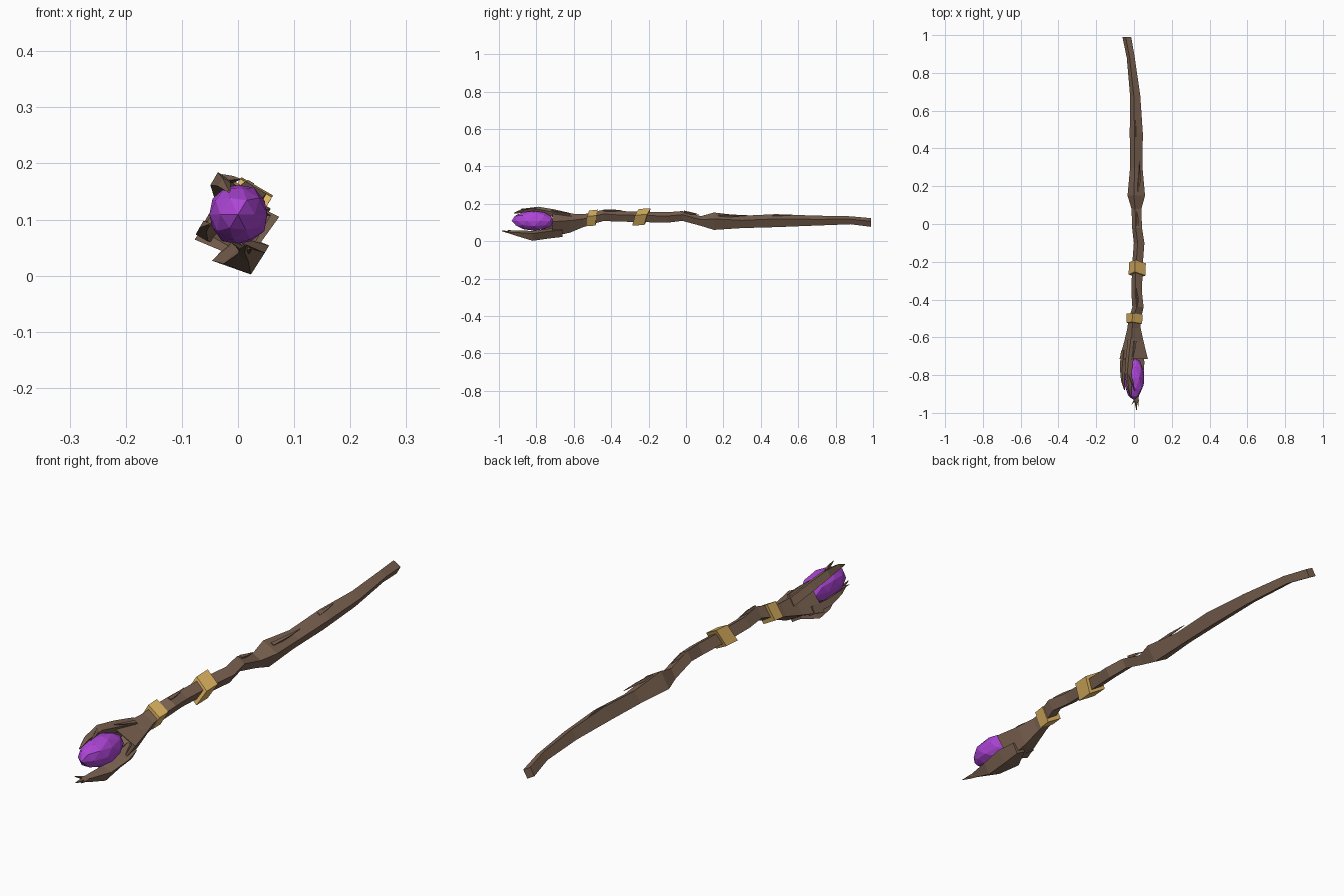
import bpy, bmesh, math, random
from mathutils import Vector

random.seed(4)
ANGLES = [math.radians(a) for a in (105, 195, 285, 375)]  # top, left, bottom, right corners


def material(name, rgb):
    m = bpy.data.materials.new(name)
    m.diffuse_color = (*rgb, 1)
    return m


WOOD = material("wood", (0.20, 0.125, 0.083))
GOLD = material("gold", (0.72, 0.45, 0.12))
PURPLE = material("purple", (0.42, 0.06, 0.68))


def finish(name, bm, mat):
    bmesh.ops.recalc_face_normals(bm, faces=bm.faces)
    me = bpy.data.meshes.new(name)
    bm.to_mesh(me)
    bm.free()
    me.materials.append(mat)
    ob = bpy.data.objects.new(name, me)
    bpy.context.collection.objects.link(ob)
    return ob


def loft(name, stations, mat=WOOD, shear=(0, 0)):
    """Four-sided loft along y; a station is (x, y, z, corner radius or 4 radii)."""
    bm = bmesh.new()
    rings = []
    for x, y, z, r in stations:
        radii = r if isinstance(r, tuple) else (r,) * 4
        ring = []
        for a, q in zip(ANGLES, radii):
            dx, dz = q * math.cos(a), q * math.sin(a)
            ring.append(bm.verts.new((x + dx, y + shear[0] * dx + shear[1] * dz, z + dz)))
        rings.append(ring)
    for a, b in zip(rings, rings[1:]):
        for i in range(4):
            j = (i + 1) % 4
            bm.faces.new((a[i], a[j], b[j], b[i]))
    bm.faces.new(rings[0])
    bm.faces.new(rings[-1])
    return finish(name, bm, mat)


# Crooked wooden shaft
loft("shaft", [
    (-0.038, 0.99, 0.100, 0.024), (-0.017, 0.88, 0.112, 0.022),
    (0.006, 0.68, 0.110, 0.028), (0.012, 0.48, 0.110, 0.036),
    (0.012, 0.30, 0.103, 0.034), (0.012, 0.15, 0.107, 0.048),
    (0.013, 0.08, 0.108, 0.027), (0.016, -0.02, 0.135, 0.027),
    (0.027, -0.10, 0.127, 0.029), (0.018, -0.22, 0.130, 0.029),
    (0.014, -0.36, 0.133, 0.029), (0.021, -0.44, 0.138, 0.031),
    (0.003, -0.51, 0.122, 0.033)])

# Flared hollow cup holding the gem
loft("cup", [
    (0.003, -0.49, 0.122, 0.032), (0.0, -0.55, 0.110, 0.036),
    (0.0, -0.62, 0.097, (0.050, 0.053, 0.053, 0.052)),
    (0.0, -0.715, 0.085, (0.068, 0.080, 0.062, 0.076)),
    (0.0, -0.715, 0.092, 0.060), (0.0, -0.65, 0.10, 0.025)])

# Claws around the gem
loft("lower_claw", [
    (0.012, -0.66, 0.052, 0.030), (0.012, -0.73, 0.042, (0.026, 0.060, 0.028, 0.045)),
    (0.015, -0.82, 0.032, (0.024, 0.042, 0.031, 0.034)), (0.014, -0.90, 0.042, 0.016),
    (0.010, -0.945, 0.048, 0.007), (0.014, -0.985, 0.055, 0.002)])
loft("upper_claw", [
    (-0.010, -0.60, 0.125, 0.022), (-0.022, -0.70, 0.148, 0.022),
    (-0.031, -0.79, 0.166, 0.019), (-0.025, -0.87, 0.163, 0.012),
    (-0.016, -0.92, 0.150, 0.003)])
loft("left_claw", [
    (-0.050, -0.67, 0.078, 0.020), (-0.058, -0.76, 0.078, 0.018),
    (-0.059, -0.83, 0.088, 0.010), (-0.050, -0.88, 0.092, 0.002)])

# Small twigs at the tip and slivers along the shaft
TWIGS = {
    "tip_twig_left": ((0.010, -0.92, 0.046), (-0.012, -0.955, 0.060)),
    "tip_twig_low": ((0.012, -0.90, 0.044), (0.022, -0.965, 0.048)),
    "claw_twig": ((-0.025, -0.80, 0.172), (0.004, -0.885, 0.172)),
    "cup_twig": ((0.005, -0.62, 0.140), (-0.012, -0.72, 0.166)),
    "shaft_twig_a": ((0.022, 0.17, 0.135), (0.030, 0.33, 0.138)),
    "shaft_twig_b": ((0.012, 0.46, 0.135), (0.005, 0.57, 0.141)),
    "shaft_twig_c": ((0.016, -0.01, 0.155), (0.014, 0.07, 0.143)),
    "shaft_twig_d": ((0.020, -0.44, 0.162), (0.012, -0.34, 0.165)),
}
for name, (a, b) in TWIGS.items():
    a, b = Vector(a), Vector(b)
    m = a.lerp(b, 0.5) + Vector((0.003, 0, 0))
    loft(name, [(*a, 0.009), (*m, 0.006), (*b, 0.001)])

# Gold bands, the second one tilted
loft("front_band", [(0.001, -0.525, 0.122, 0.043), (0.004, -0.478, 0.126, 0.044)],
     GOLD, (-0.1, 0.12))
loft("rear_band", [(0.016, -0.27, 0.128, 0.046), (0.018, -0.206, 0.131, 0.046)],
     GOLD, (-0.15, 0.35))

# Faceted gem
bm = bmesh.new()
bmesh.ops.create_icosphere(bm, subdivisions=2, radius=1)
for v in bm.verts:
    v.co *= random.uniform(0.95, 1.05)
    v.co = Vector((v.co.x * 0.053, v.co.y * 0.113 - 0.815, v.co.z * 0.054 + 0.109))
finish("gem", bm, PURPLE)
